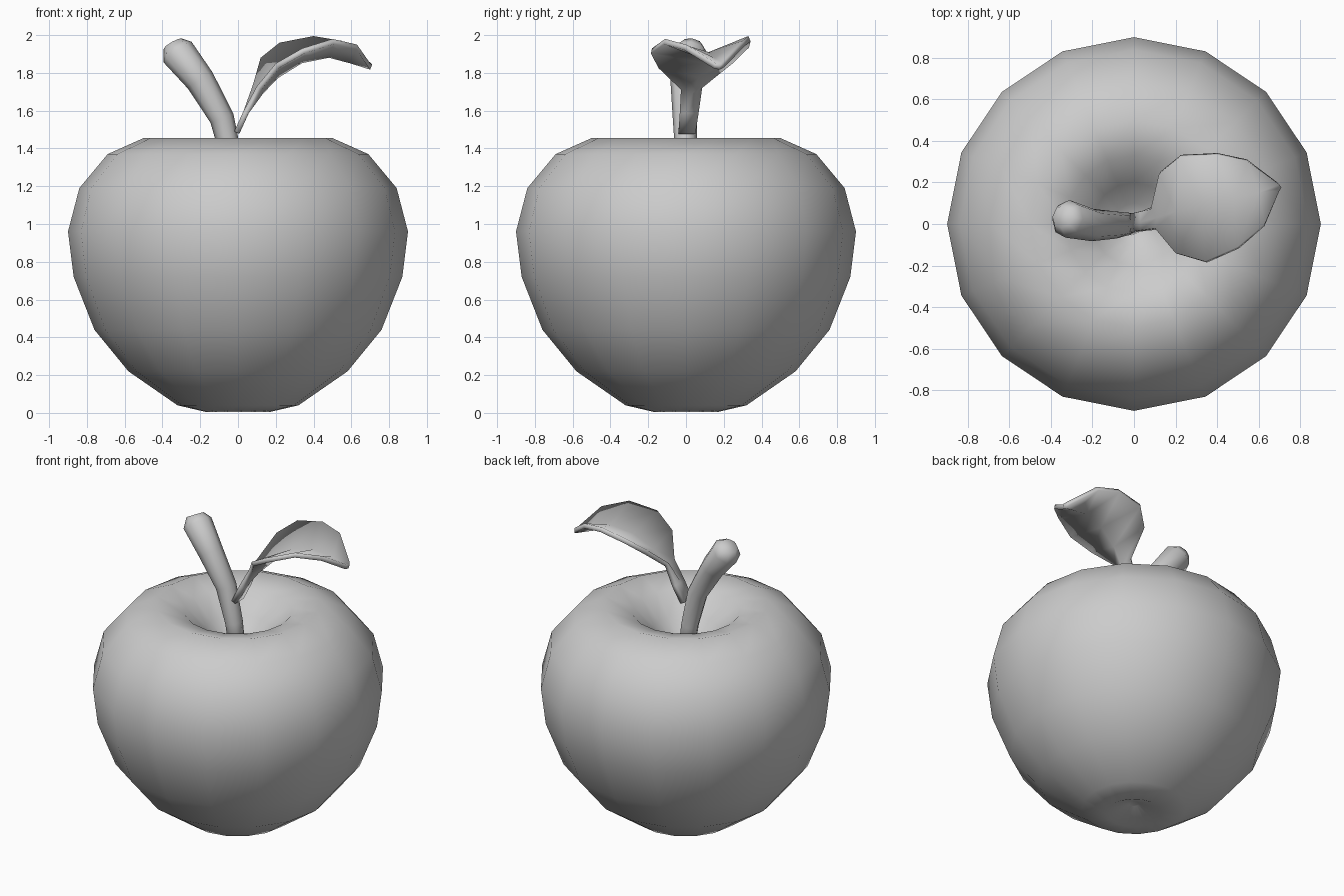
import bpy, bmesh, math
from mathutils import Vector

cube = bpy.data.objects.get("Cube")
if cube:
    bpy.data.objects.remove(cube, do_unlink=True)

grey = bpy.data.materials.new("plain grey")
grey.use_nodes = True
grey.diffuse_color = (0.6, 0.6, 0.6, 1)
grey.node_tree.nodes["Principled BSDF"].inputs["Base Color"].default_value = grey.diffuse_color


def finish(name, bm):
    """Turn a bmesh into a smooth shaded object with the grey material."""
    bmesh.ops.recalc_face_normals(bm, faces=bm.faces)
    mesh = bpy.data.meshes.new(name)
    bm.to_mesh(mesh)
    bm.free()
    mesh.materials.append(grey)
    mesh.polygons.foreach_set("use_smooth", [True] * len(mesh.polygons))
    obj = bpy.data.objects.new(name, mesh)
    bpy.context.collection.objects.link(obj)
    return obj


def bridge(bm, lower, upper):
    """Join two closed rings of equal length with quads."""
    count = len(lower)
    for i in range(count):
        j = (i + 1) % count
        bm.faces.new((lower[i], lower[j], upper[j], upper[i]))


def loft(name, rings):
    """Skin a list of rings of points and cap both ends with a fan."""
    bm = bmesh.new()
    loops = [[bm.verts.new(p) for p in ring] for ring in rings]
    for lower, upper in zip(loops, loops[1:]):
        bridge(bm, lower, upper)
    for end in (loops[0], loops[-1]):
        bm.faces.new(end)
    return finish(name, bm)


def circle(centre, radius, sides, axis=Vector((0, 0, 1))):
    """Points of a ring that faces along the axis."""
    side = Vector((0, 1, 0)).cross(axis).normalized()
    other = axis.cross(side).normalized()
    turns = [math.tau * i / sides for i in range(sides)]
    return [centre + radius * (side * math.cos(t) + other * math.sin(t)) for t in turns]


# Fruit body: lathed profile (radius, height) from the base to the hollow on top
profile = [(0.03, 0.07), (0.17, 0.005), (0.32, 0.04), (0.58, 0.22), (0.76, 0.44),
           (0.87, 0.72), (0.9, 0.96), (0.84, 1.19), (0.69, 1.37), (0.5, 1.455),
           (0.33, 1.41), (0.2, 1.29), (0.1, 1.19), (0.02, 1.16)]
loft("fruit_body", [circle(Vector((0, 0, z)), r, 16) for r, z in profile])

# Stem: bent tube that thickens to a blunt tip (x, y, z, radius)
path = [(0, 0, 1.12, 0.05), (-0.03, 0, 1.33, 0.055), (-0.085, -0.005, 1.56, 0.065),
        (-0.2, -0.005, 1.76, 0.078), (-0.32, 0.025, 1.91, 0.092), (-0.345, 0.035, 1.955, 0.055)]
points = [Vector(p[:3]) for p in path]
rings = []
for i, p in enumerate(points):
    along = points[min(i + 1, len(points) - 1)] - points[max(i - 1, 0)]
    rings.append(circle(p, path[i][3], 8, along.normalized()))
loft("stem", rings)

# Leaf: stalk and folded blade, each row running front edge, midrib, back edge
rows = [((-0.02, -0.04, 1.49), (-0.02, 0, 1.49), (-0.02, 0.05, 1.49)),
        ((0.03, -0.03, 1.6), (0.03, 0.01, 1.6), (0.03, 0.06, 1.6)),
        ((0.1, -0.02, 1.73), (0.11, 0.03, 1.71), (0.08, 0.07, 1.74)),
        ((0.2, -0.14, 1.85), (0.2, 0.06, 1.8), (0.12, 0.24, 1.88)),
        ((0.34, -0.18, 1.93), (0.33, 0.09, 1.88), (0.22, 0.32, 1.96)),
        ((0.5, -0.11, 1.98), (0.48, 0.12, 1.91), (0.4, 0.33, 1.995)),
        ((0.63, 0, 1.95), (0.6, 0.15, 1.88), (0.55, 0.3, 1.97)),
        ((0.7, 0.16, 1.85), (0.71, 0.175, 1.845), (0.7, 0.19, 1.855))]
bm = bmesh.new()
grid = [[bm.verts.new(p) for p in row] for row in rows]
for a, b in zip(grid, grid[1:]):
    for k in range(len(a) - 1):
        bm.faces.new((a[k], b[k], b[k + 1], a[k + 1]))
leaf = finish("leaf", bm)
thick = leaf.modifiers.new("thickness", "SOLIDIFY")
thick.thickness = 0.03
thick.offset = -1
